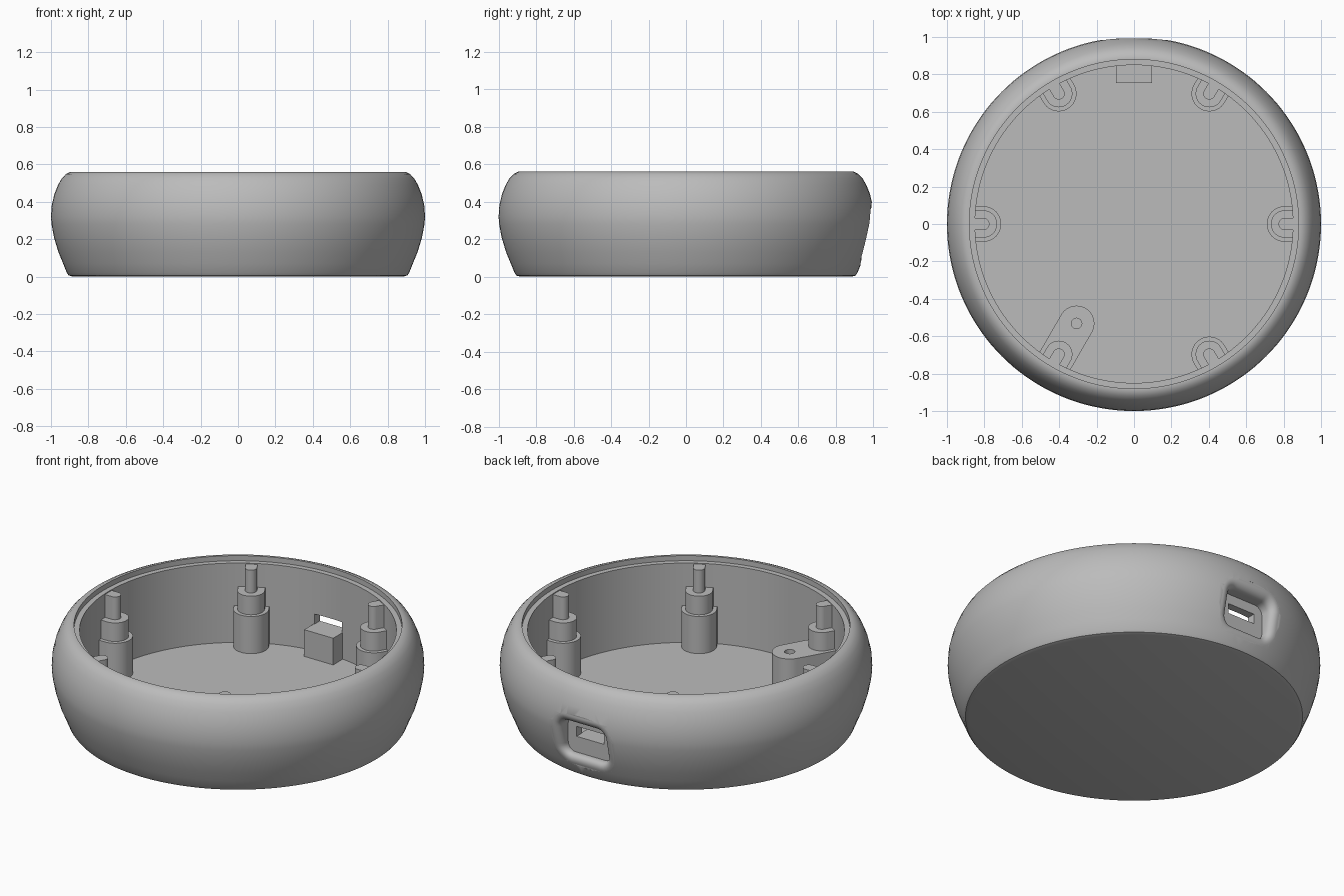
import bpy, bmesh, math
from mathutils import Matrix

cube = bpy.data.objects.get("Cube")
if cube:
    bpy.data.objects.remove(cube, do_unlink=True)

GREY = (0.5, 0.5, 0.5, 1)
grey = bpy.data.materials.new("plain grey")
grey.use_nodes = True
grey.diffuse_color = GREY
grey.node_tree.nodes["Principled BSDF"].inputs["Base Color"].default_value = GREY

FLOOR, LEDGE, TOP, WALL, LIP = 0.06, 0.53, 0.56, 0.85, 0.88
OUTER = [(0.885, 0), (0.905, 0.006), (0.915, 0.02), (0.935, 0.07), (0.96, 0.13),
         (0.984, 0.21), (0.997, 0.28), (1, 0.32), (0.996, 0.38), (0.982, 0.44),
         (0.962, 0.49), (0.942, 0.525), (0.92, 0.548), (0.895, TOP)]


def finish(name, bm, angle=30):
    bmesh.ops.remove_doubles(bm, verts=bm.verts, dist=1e-5)
    bmesh.ops.recalc_face_normals(bm, faces=bm.faces)
    mesh = bpy.data.meshes.new(name)
    bm.to_mesh(mesh)
    bm.free()
    mesh.materials.append(grey)
    ob = bpy.data.objects.new(name, mesh)
    bpy.context.collection.objects.link(ob)
    smooth(ob, angle)
    return ob


def smooth(ob, angle=30):
    bpy.ops.object.select_all(action='DESELECT')
    ob.select_set(True)
    bpy.context.view_layer.objects.active = ob
    bpy.ops.object.shade_smooth_by_angle(angle=math.radians(angle))


def cut(ob, cutter):
    """Subtract the cutter, apply, and discard it."""
    cutter.hide_render = True
    mod = ob.modifiers.new("cut", 'BOOLEAN')
    mod.operation, mod.solver, mod.object = 'DIFFERENCE', 'EXACT', cutter
    bpy.context.view_layer.objects.active = ob
    bpy.ops.object.modifier_apply(modifier=mod.name)
    bpy.data.objects.remove(cutter, do_unlink=True)
    smooth(ob)


def box(name, lo, hi):
    bm = bmesh.new()
    bmesh.ops.create_cube(bm, size=1)
    for v in bm.verts:
        v.co = [(a + b) / 2 + c * (b - a) for a, b, c in zip(lo, hi, v.co)]
    return finish(name, bm)


def tongue(name, tip_centre, radius, z0, z1, angle):
    """Round-nosed block running radially out into the wall."""
    end = 0.862
    pts = [(end, -radius)]
    for i in range(25):
        a = -math.pi / 2 - math.pi * i / 24
        pts.append((tip_centre + radius * math.cos(a), radius * math.sin(a)))
    pts.append((end, radius))
    bm = bmesh.new()
    face = bm.faces.new([bm.verts.new((x, y, z0)) for x, y in pts])
    ext = bmesh.ops.extrude_face_region(bm, geom=[face])
    top = [g for g in ext["geom"] if isinstance(g, bmesh.types.BMVert)]
    bmesh.ops.translate(bm, verts=top, vec=(0, 0, z1 - z0))
    bm.transform(Matrix.Rotation(math.radians(angle), 4, 'Z'))
    return finish(name, bm)


# Turned shell: rounded outside, stepped lip, straight inner wall and floor
bm = bmesh.new()
profile = [(0, 0)] + OUTER + [(LIP, TOP), (LIP, LEDGE), (WALL, LEDGE), (WALL, FLOOR), (0, FLOOR)]
verts = [bm.verts.new((r, 0, z)) for r, z in profile]
edges = [bm.edges.new(pair) for pair in zip(verts, verts[1:])]
bmesh.ops.spin(bm, geom=verts + edges, cent=(0, 0, 0), axis=(0, 0, 1),
               angle=2 * math.pi, steps=144, use_merge=True)
shell = finish("shell", bm)


# Port recess at the back with a softly rolled edge following the shell
def surface_y(x, z):
    for (r0, z0), (r1, z1) in zip(OUTER, OUTER[1:]):
        if z0 <= z <= z1:
            r = r0 + (r1 - r0) * (z - z0) / (z1 - z0)
            return math.sqrt(r * r - x * x)
    return 0.9


def recess_ring(bm, grow, depth):
    ring = []
    corner = 0.05 + grow
    for i in range(32):
        a = math.radians(90 * (i // 8) + 90 * (i % 8) / 7)
        sx = 1 if i // 8 in (0, 3) else -1
        sz = 1 if i // 8 < 2 else -1
        x = sx * 0.095 + corner * math.cos(a)
        z = 0.23 + sz * 0.055 + corner * math.sin(a)
        y = 0.895 if depth is None else max(0.897, surface_y(x, z) - depth)
        ring.append(bm.verts.new((x, y, z)))
    return ring


bm = bmesh.new()
ROLL = 0.052
rings = [recess_ring(bm, 0, None)]
for i in range(9):
    t = math.pi / 2 * i / 8
    rings.append(recess_ring(bm, ROLL * (1 - math.cos(t)), ROLL * (1 - math.sin(t))))
rings.append(recess_ring(bm, ROLL + 0.008, -0.004))
rings.append(recess_ring(bm, ROLL + 0.008, -0.1))
for a, b in zip(rings, rings[1:]):
    for i in range(32):
        j = (i + 1) % 32
        bm.faces.new((a[i], a[j], b[j], b[i]))
bm.faces.new(rings[0])
bmesh.ops.triangulate(bm, faces=[bm.faces.new(rings[-1])])
cut(shell, finish("recess_cutter", bm))

# Slot through the wall, with its support block inside
cut(shell, box("slot_cutter", (-0.09, 0.8, 0.218), (0.09, 0.96, 0.277)))
box("port_block", (-0.095, 0.755, FLOOR - 0.01), (0.095, 0.862, 0.218))

# Six stepped posts around the wall
for n in range(6):
    for part, radius, z0, z1 in (("base", 0.095, FLOOR - 0.01, 0.28),
                                 ("collar", 0.073, 0.27, 0.39),
                                 ("pin", 0.032, 0.38, 0.525)):
        tongue(f"post_{part}_{n + 1}", 0.805, radius, z0, z1, 60 * n)

# Screw tab reaching inward from one post
tab = tongue("screw_tab", 0.614, 0.095, FLOOR - 0.01, 0.281, 240)
bm = bmesh.new()
bmesh.ops.create_cone(bm, cap_ends=True, segments=32, radius1=0.028, radius2=0.028, depth=0.4)
bm.transform(Matrix.Rotation(math.radians(240), 4, 'Z') @ Matrix.Translation((0.614, 0, 0.28)))
cut(tab, finish("hole_cutter", bm))
